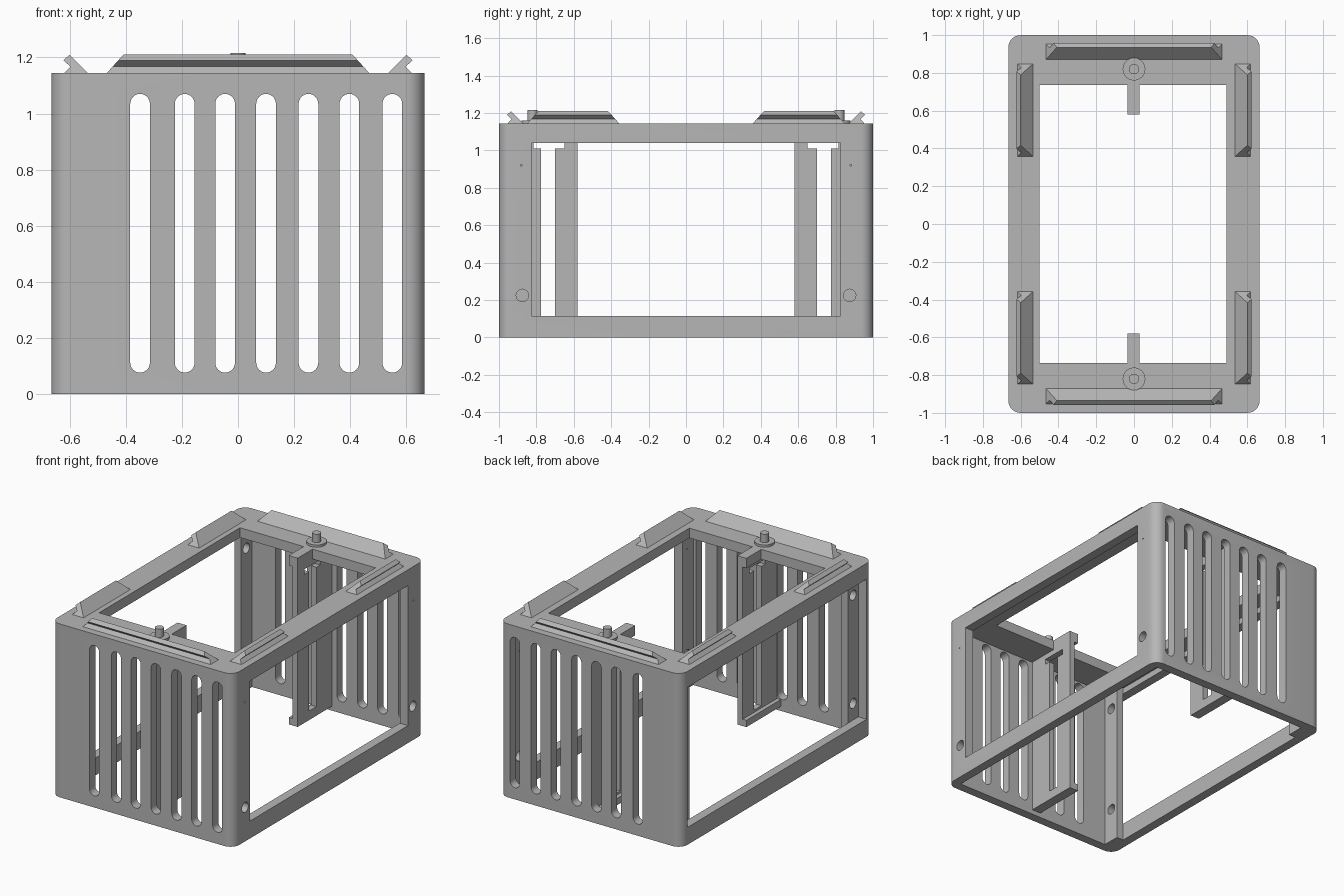
import bpy, bmesh, math
from mathutils import Vector

if "Cube" in bpy.data.objects:
    bpy.data.objects.remove(bpy.data.objects["Cube"])

grey = bpy.data.materials.new("plain grey")
grey.diffuse_color = (0.47, 0.47, 0.47, 1)
grey.use_nodes = True
grey.node_tree.nodes["Principled BSDF"].inputs["Base Color"].default_value = grey.diffuse_color


def finish(name, bm):
    bmesh.ops.remove_doubles(bm, verts=bm.verts, dist=1e-5)
    bmesh.ops.recalc_face_normals(bm, faces=bm.faces)
    mesh = bpy.data.meshes.new(name)
    bm.to_mesh(mesh)
    bm.free()
    obj = bpy.data.objects.new(name, mesh)
    bpy.context.collection.objects.link(obj)
    mesh.materials.append(grey)
    return obj


def prism(name, points, axis, lo, hi):
    """Extrude a 2D outline along an axis; the outline uses the other two axes in order."""
    bm = bmesh.new()

    def place(p, d):
        c = list(p)
        c.insert(axis, d)
        return bm.verts.new(c)
    a = [place(p, lo) for p in points]
    b = [place(p, hi) for p in points]
    n = len(points)
    bm.faces.new(a)
    bm.faces.new(b)
    for i in range(n):
        bm.faces.new((a[i], a[(i + 1) % n], b[(i + 1) % n], b[i]))
    return finish(name, bm)


def box(name, x0, x1, y0, y1, z0, z1):
    return prism(name, [(x0, y0), (x1, y0), (x1, y1), (x0, y1)], 2, z0, z1)


def rounded(x0, x1, y0, y1, r, steps=8):
    """Rounded rectangle outline."""
    pts = []
    for k, (cx, cy) in enumerate([(x1 - r, y1 - r), (x0 + r, y1 - r),
                                  (x0 + r, y0 + r), (x1 - r, y0 + r)]):
        for i in range(steps + 1):
            t = math.pi / 2 * (k + i / steps)
            p = (cx + r * math.cos(t), cy + r * math.sin(t))
            if not pts or (Vector(p) - Vector(pts[-1])).length > 1e-4:
                pts.append(p)
    if (Vector(pts[0]) - Vector(pts[-1])).length < 1e-4:
        pts.pop()
    return pts


def circle(cx, cy, r, n=24):
    return [(cx + r * math.cos(2 * math.pi * i / n), cy + r * math.sin(2 * math.pi * i / n))
            for i in range(n)]


def cut(obj, *cutters):
    bpy.context.view_layer.objects.active = obj
    for c in cutters:
        m = obj.modifiers.new("cut", 'BOOLEAN')
        m.operation, m.solver, m.object = 'DIFFERENCE', 'EXACT', c
        bpy.ops.object.modifier_apply(modifier=m.name)
        bpy.data.objects.remove(c)


def smooth(obj):
    bpy.ops.object.select_all(action='DESELECT')
    obj.select_set(True)
    bpy.context.view_layer.objects.active = obj
    bpy.ops.object.shade_smooth_by_angle(angle=math.radians(30))


W, D, H = 0.665, 1.0, 1.145
IX, IY = 0.605, 0.94          # inner wall faces

# Hollow case with open bottom, open top and side windows
case = prism("case", rounded(-W, W, -D, D, 0.065), 2, 0, H)
cut(case,
    box("cavity", -IX, IX, -IY, IY, -0.1, 1.08),
    box("top_opening", -0.5, 0.49, -0.735, 0.735, 1.0, 1.3),
    box("right_window", 0.5, 0.8, -0.825, 0.825, 0.115, 1.04),
    box("left_window", -0.8, -0.5, -0.935, 0.935, 0.115, 1.04))
# Ventilation slots through front and back
for cx in (-0.349, -0.19, -0.046, 0.10, 0.251, 0.397, 0.55):
    cut(case, prism("slot", rounded(cx - 0.035, cx + 0.035, 0.077, 1.07, 0.035), 1, -1.2, 1.2))
# Screw holes in the right posts
for s in (-1, 1):
    cut(case, prism("hole", circle(s * 0.875, 0.225, 0.033), 0, 0.5, 0.8),
        prism("pin_hole", circle(s * 0.88, 0.92, 0.005, 8), 0, 0.5, 0.8))
smooth(case)


def clip(name, half, along, centre, out):
    """Hooked rail with sloped ends, leaning outwards."""
    profile = [(0.535, H), (0.60, 1.21), (0.622, 1.19), (0.597, 1.167), (0.618, H)]
    bm = bmesh.new()
    rings = []
    for s in (-1, 1):
        ring = []
        for d, z in profile:
            t = centre + s * (half - 0.9 * (z - H))
            d2 = out * (d + (0.335 if along == 'x' else 0))
            ring.append(bm.verts.new((t, d2, z) if along == 'x' else (d2, t, z)))
        rings.append(ring)
        bm.faces.new(ring)
    for i in range(5):
        j = (i + 1) % 5
        bm.faces.new((rings[0][i], rings[0][j], rings[1][j], rings[1][i]))
    return finish(name, bm)


for s, end in ((-1, "front"), (1, "back")):
    def span(a, b):
        return sorted((s * a, s * b))

    # Hooked clips on the rim
    clip(end + "_clip", 0.467, 'x', 0, s)
    for o, side in ((-1, "left"), (1, "right")):
        clip(f"{end}_{side}_clip", 0.245, 'y', s * 0.603, o)

    # Recessed post with two screw holes on the left
    post = box(end + "_left_post", -IX, -0.555, *span(0.825, IY), 0, 1.08)
    cut(post, *[prism("hole", circle(s * 0.88, z, 0.033), 0, -0.8, -0.4) for z in (0.225, 0.94)])

    # Hanging bracket: tongue, slotted plate and foot
    box(end + "_tongue", -0.035, 0.03, *span(0.58, 0.74), 1.08, H)
    plate = box(end + "_bracket_plate", -0.008, 0.03, *span(0.58, IY), 0.03, 1.08)
    cut(plate, box("slot", -0.2, 0.2, *span(0.70, 0.775), 0.09, 1.02),
        box("notch", -0.2, 0.2, *span(0.65, 0.815), 1.01, 1.045))
    box(end + "_bracket_foot", -0.035, 0.03, *span(0.58, IY), 0.03, 0.075)

    # Pin standing on a washer
    smooth(prism(end + "_washer", circle(0, s * 0.82, 0.06, 32), 2, H, 1.16))
    smooth(prism(end + "_pin", circle(0, s * 0.82, 0.027), 2, H, 1.215))
